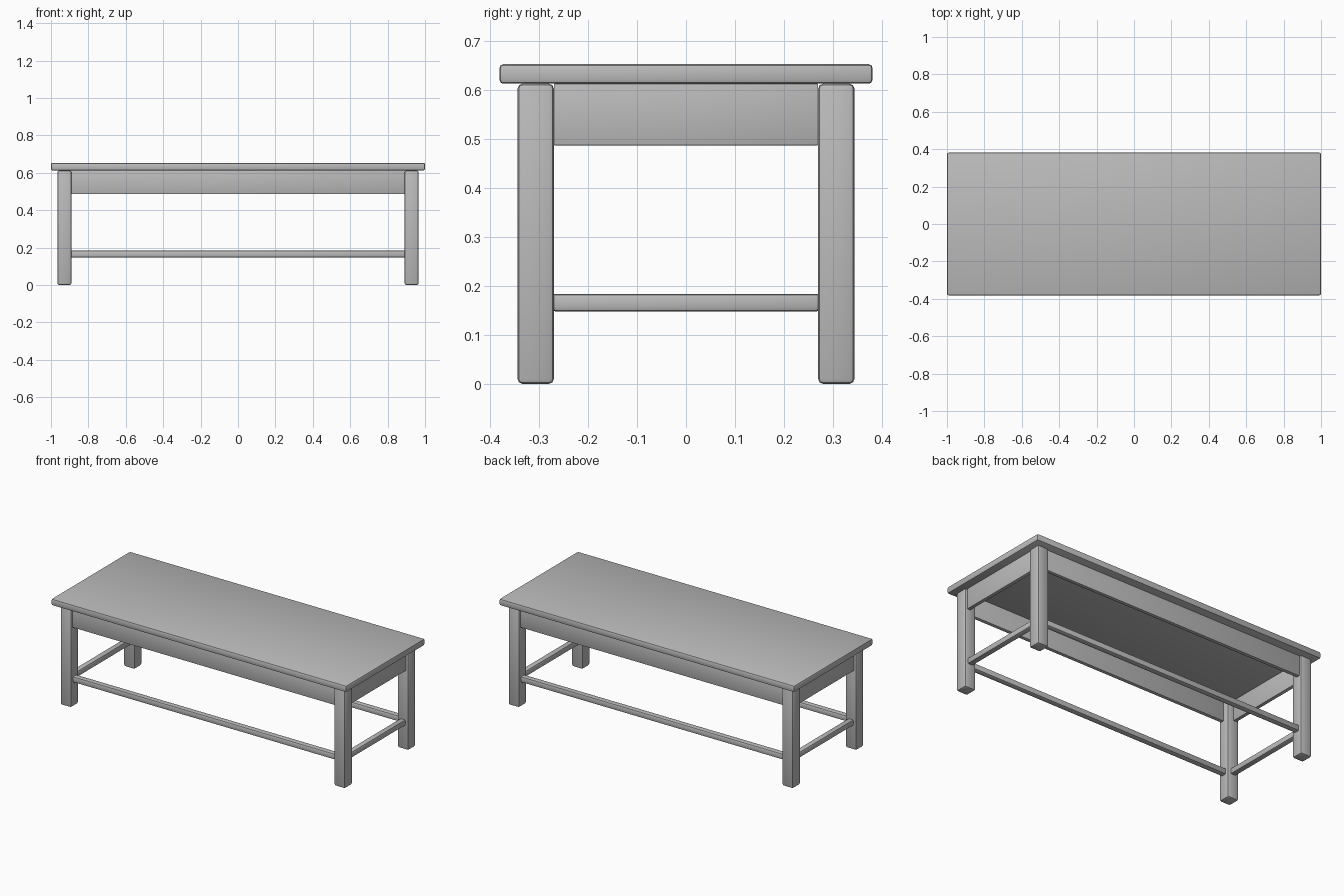
import bpy

# Start from a scene without the default cube
cube = bpy.data.objects.get("Cube")
if cube:
    bpy.data.objects.remove(cube, do_unlink=True)

# Single grey finish
grey = bpy.data.materials.new("warm_grey")
grey.use_nodes = True
colour = (0.5, 0.5, 0.5, 1)
grey.diffuse_color = colour
grey.node_tree.nodes["Principled BSDF"].inputs["Base Color"].default_value = colour


def box(name, centre, size, bevel):
    """Box with softly rounded edges."""
    bpy.ops.mesh.primitive_cube_add(size=1, location=centre)
    obj = bpy.context.object
    obj.name = name
    obj.scale = size
    bpy.ops.object.transform_apply(location=False, rotation=False, scale=True)
    obj.data.materials.append(grey)
    if bevel:
        mod = obj.modifiers.new("rounded_edges", "BEVEL")
        mod.width = bevel
        mod.segments = 2
        bpy.ops.object.modifier_apply(modifier=mod.name)
        bpy.ops.object.shade_smooth_by_angle()
    return obj


LEG = 0.074
LEG_X, LEG_Y = 0.928, 0.307
TOP_Z, TOP_THICK = 0.653, 0.04
UNDER = TOP_Z - TOP_THICK
APRON_H, APRON_T = 0.126, 0.022
RAIL, RAIL_Z = 0.036, 0.166
span_x, span_y = 2 * LEG_X - LEG, 2 * LEG_Y - LEG

# Table top
box("table_top", (0, 0, TOP_Z - TOP_THICK / 2), (2, 0.762, TOP_THICK), 0.008)

# Four legs
for sx, side in ((1, "left"), (-1, "right")):
    for sy, end in ((-1, "front"), (1, "back")):
        box(f"{end}_{side}_leg", (sx * LEG_X, sy * LEG_Y, UNDER / 2),
            (LEG, LEG, UNDER), 0.01)

# Long aprons and rails at front and back
apron_z = UNDER - APRON_H / 2
for s, name in ((-1, "front"), (1, "back")):
    box(f"{name}_apron", (0, s * (LEG_Y + 0.012), apron_z),
        (span_x, APRON_T, APRON_H), 0.002)
    box(f"{name}_rail", (0, s * LEG_Y, RAIL_Z), (span_x + 0.01, RAIL, RAIL), 0.008)

# Short aprons and rails at the ends
for s, name in ((1, "left"), (-1, "right")):
    box(f"{name}_apron", (s * (LEG_X + 0.012), 0, apron_z),
        (APRON_T, span_y, APRON_H), 0.002)
    box(f"{name}_rail", (s * LEG_X, 0, RAIL_Z), (RAIL, span_y + 0.01, RAIL), 0.008)
